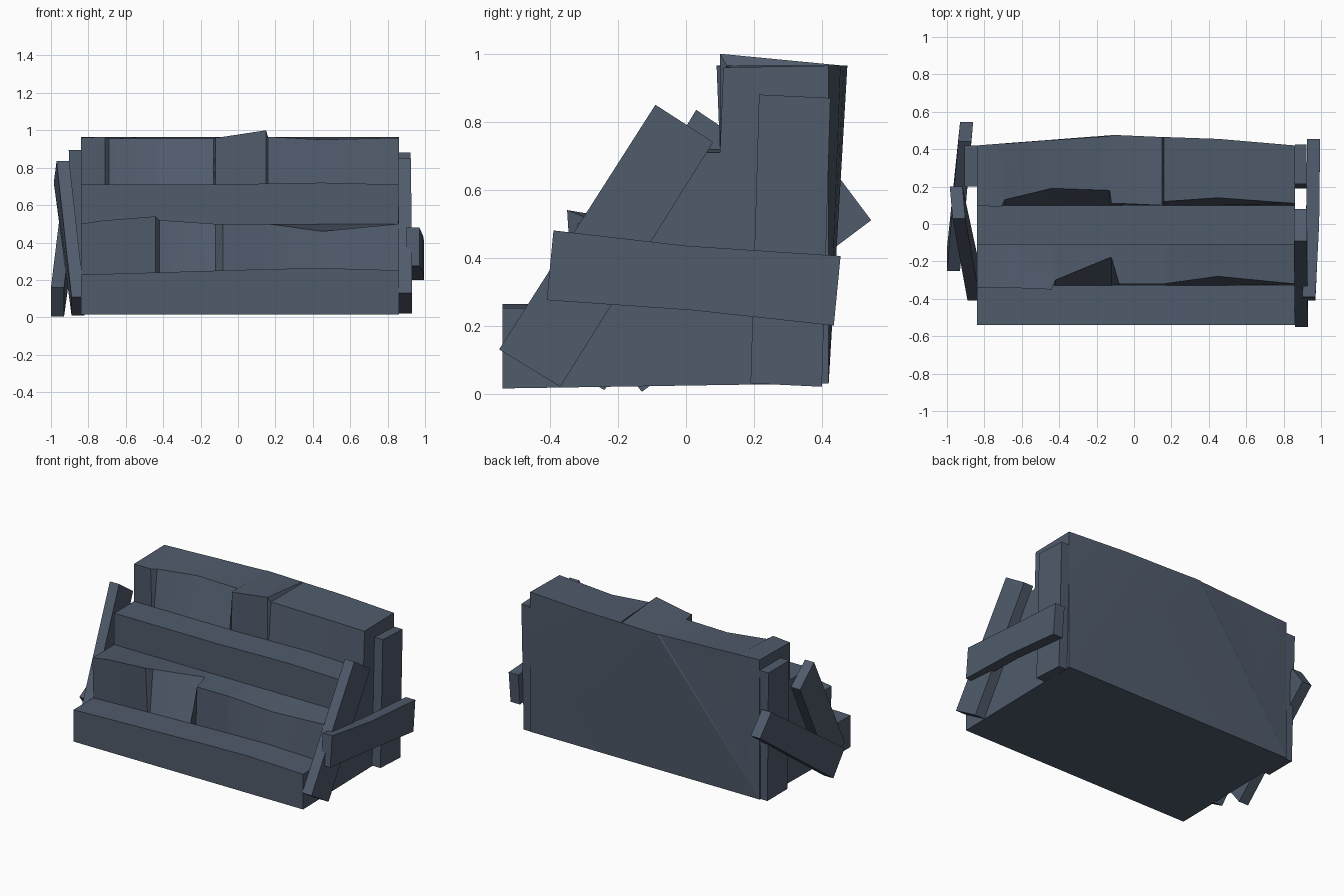
import bpy, bmesh

stone = bpy.data.materials.new("slate blue grey")
stone.diffuse_color = (0.080, 0.105, 0.148, 1)


def finish(name, bm):
    bmesh.ops.recalc_face_normals(bm, faces=bm.faces)
    me = bpy.data.meshes.new(name)
    bm.to_mesh(me)
    bm.free()
    me.materials.append(stone)
    ob = bpy.data.objects.new(name, me)
    bpy.context.collection.objects.link(ob)
    return ob


# Staircase body: uneven profile stations along x
# x, second riser lip y and z, third lip z, top lip y and z, back edge y
stations = [
    (-0.84, -0.34, 0.50, 0.71, 0.10, 0.96, 0.42),
    (-0.71, -0.34, 0.52, 0.71, 0.09, 0.965, 0.43),
    (-0.69, -0.34, 0.52, 0.71, 0.13, 0.955, 0.43),
    (-0.44, -0.35, 0.54, 0.71, 0.19, 0.955, 0.45),
    (-0.42, -0.30, 0.52, 0.71, 0.19, 0.955, 0.45),
    (-0.13, -0.18, 0.50, 0.71, 0.18, 0.955, 0.47),
    (-0.12, -0.18, 0.50, 0.71, 0.11, 0.96, 0.475),
    (-0.08, -0.32, 0.50, 0.71, 0.11, 0.965, 0.475),
    (0.15, -0.32, 0.50, 0.715, 0.10, 1.00, 0.465),
    (0.16, -0.32, 0.50, 0.715, 0.12, 0.965, 0.465),
    (0.45, -0.28, 0.46, 0.72, 0.14, 0.95, 0.455),
    (0.86, -0.32, 0.50, 0.71, 0.11, 0.96, 0.42),
]
bm = bmesh.new()
rows = []
for x, y2, z2, z3, y4, z4, yb in stations:
    z1 = 0.265 - 0.03 * abs(x - 0.4)
    prof = [(-0.54, 0.015), (-0.54, z1), (-0.33, z1), (y2, z2), (-0.11, 0.50),
            (-0.11, z3), (0.10, z3), (y4, z4), (yb, 0.965)]
    rows.append([bm.verts.new((x, y, z)) for y, z in prof])
back_l = bm.verts.new((-0.84, 0.42, 0.03))
back_r = bm.verts.new((0.86, 0.42, 0.03))
apex = 6
for i in range(len(rows) - 1):
    a, b = rows[i], rows[i + 1]
    for j in range(8):
        bm.faces.new((a[j], b[j], b[j + 1], a[j + 1]))
    bm.faces.new((a[8], b[8], back_l if i < apex else back_r))
bm.faces.new((rows[apex][8], back_r, back_l))
bm.faces.new([r[0] for r in rows] + [back_r, back_l])
bm.faces.new(rows[0] + [back_l])
bm.faces.new(rows[-1] + [back_r])
body = finish("stair_body", bm)
bpy.context.view_layer.objects.active = body
body.select_set(True)
bpy.ops.object.shade_smooth_by_angle(angle=0.35)
body.select_set(False)


# Side slabs: outline of (y, z, inner x), thickened along x
def slab(name, outline, t):
    bm = bmesh.new()
    a = [bm.verts.new((x, y, z)) for y, z, x in outline]
    b = [bm.verts.new((x + t, y, z)) for y, z, x in outline]
    bm.faces.new(a)
    bm.faces.new(b)
    for i in range(len(a)):
        k = (i + 1) % len(a)
        bm.faces.new((a[i], a[k], b[k], b[i]))
    finish(name, bm)


slab("right_leaning_slab", [(-0.55, 0.13, 0.86), (-0.37, 0.02, 0.86),
                            (0.08, 0.74, 0.855), (-0.09, 0.85, 0.855)], 0.07)
slab("right_upright_slab", [(0.19, 0.03, 0.86), (0.40, 0.02, 0.86),
                            (0.425, 0.87, 0.86), (0.215, 0.88, 0.86)], 0.062)
slab("right_crossing_slab", [(-0.41, 0.275, 0.90), (0.02, 0.245, 0.92), (0.435, 0.20, 0.925),
                             (0.455, 0.405, 0.925), (0.0, 0.435, 0.92), (-0.39, 0.48, 0.90)], 0.07)
slab("left_upright_slab", [(0.20, 0.03, -0.89), (0.41, 0.03, -0.89),
                           (0.42, 0.895, -0.905), (0.20, 0.895, -0.905)], 0.065)
slab("left_leaning_slab", [(-0.41, 0.11, -0.89), (-0.24, 0.01, -0.89),
                           (0.20, 0.72, -0.985), (0.03, 0.835, -0.97)], 0.068)
slab("left_crossing_slab", [(-0.25, 0.16, -1.0), (-0.13, 0.005, -1.0),
                            (0.545, 0.51, -0.93), (0.44, 0.65, -0.94)], 0.07)
